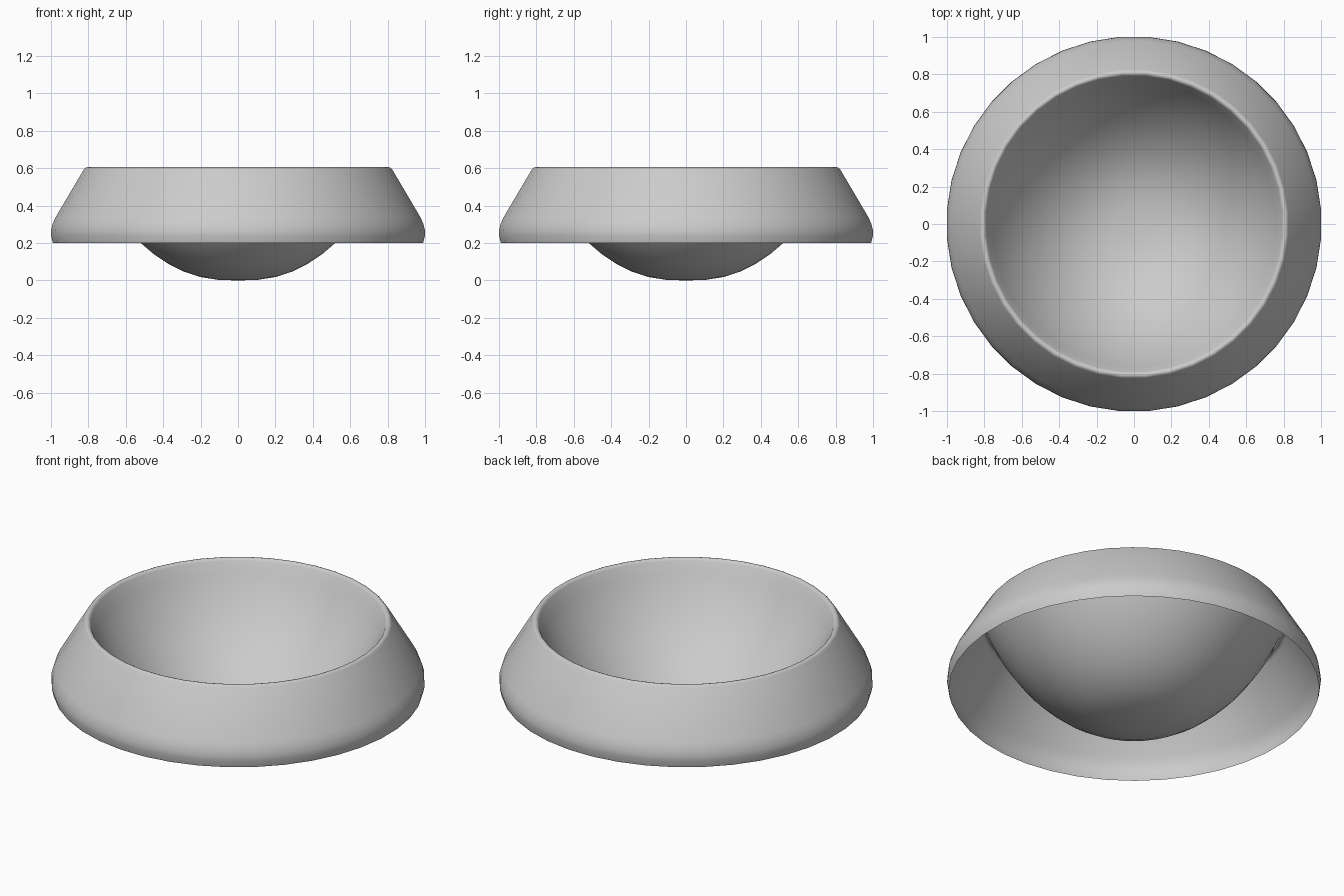
import bpy, bmesh, math

if "Cube" in bpy.data.objects:
    bpy.data.objects.remove(bpy.data.objects["Cube"])

SIDES = 40

grey = bpy.data.materials.new("light_grey")
grey.diffuse_color = (0.6, 0.6, 0.6, 1)
grey.use_nodes = True
grey.node_tree.nodes["Principled BSDF"].inputs["Base Color"].default_value = grey.diffuse_color

# Half profile (radius, height): bowl floor, bowl wall, rounded rim, flared skirt
profile = [(0, 0), (0.1, 0.002), (0.2, 0.018), (0.29, 0.047), (0.37, 0.087),
           (0.45, 0.14), (0.52, 0.2), (0.59, 0.272), (0.65, 0.347),
           (0.71, 0.436), (0.76, 0.526), (0.79, 0.592), (0.797, 0.602),
           (0.807, 0.605), (0.817, 0.602), (0.824, 0.594),
           (0.975, 0.338), (0.99, 0.305), (0.999, 0.27), (1.0, 0.24), (0.99, 0.2)]


def lathe(name, points, material):
    """Revolve a half profile that starts on the z axis."""
    bm = bmesh.new()
    pole = bm.verts.new((0, 0, points[0][1]))
    scale = 1 / math.cos(math.pi / SIDES)
    rings = []
    for r, z in points[1:]:
        ring = []
        for i in range(SIDES):
            a = 2 * math.pi * (i + 0.5) / SIDES
            ring.append(bm.verts.new((r * scale * math.cos(a), r * scale * math.sin(a), z)))
        rings.append(ring)
    for i in range(SIDES):
        j = (i + 1) % SIDES
        bm.faces.new((pole, rings[0][i], rings[0][j]))
        for low, high in zip(rings, rings[1:]):
            bm.faces.new((low[i], high[i], high[j], low[j]))
    mesh = bpy.data.meshes.new(name)
    bm.to_mesh(mesh)
    bm.free()
    mesh.materials.append(material)
    obj = bpy.data.objects.new(name, mesh)
    bpy.context.collection.objects.link(obj)
    mesh.shade_smooth()
    return obj


# Bowl and skirt form one continuous open shell
lathe("bowl_with_skirt", profile, grey)
